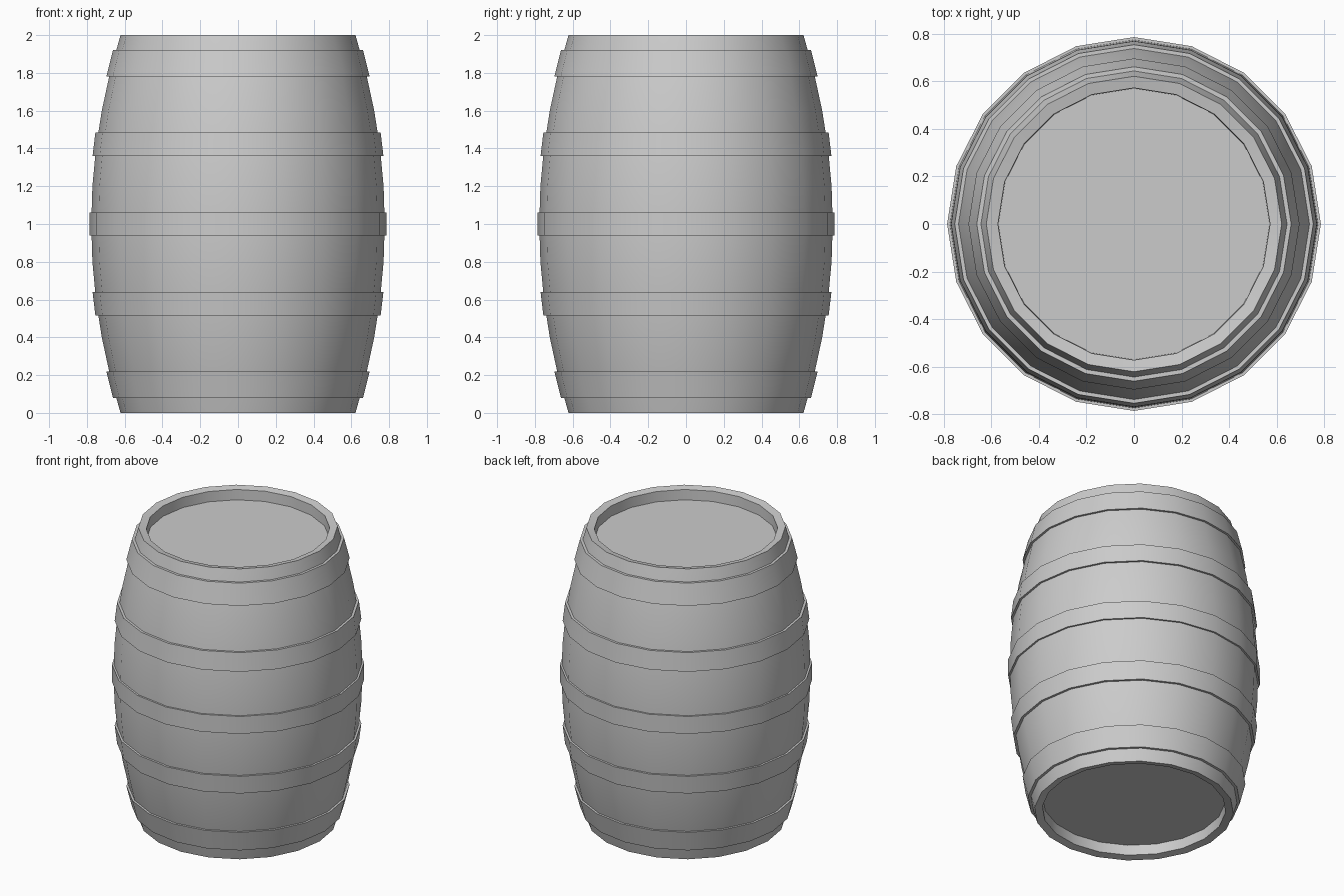
import bpy, bmesh
from math import cos, sin, tau, radians

SIDES = 20

cube = bpy.data.objects.get("Cube")
if cube:
    bpy.data.objects.remove(cube, do_unlink=True)

grey = bpy.data.materials.new("plain grey")
grey.use_nodes = True
grey.diffuse_color = (0.6, 0.6, 0.6, 1)
grey.node_tree.nodes["Principled BSDF"].inputs["Base Color"].default_value = (0.6, 0.6, 0.6, 1)


def lathe(name, profile, closed=False):
    """Turn (radius, height) points around z; open profiles get end caps."""
    bm = bmesh.new()
    rings = [[bm.verts.new((r * cos(tau * i / SIDES), r * sin(tau * i / SIDES), z))
              for i in range(SIDES)] for r, z in profile]
    pairs = list(zip(rings, rings[1:]))
    if closed:
        pairs.append((rings[-1], rings[0]))
    else:
        bm.faces.new(rings[0])
        bm.faces.new(rings[-1])
    for a, b in pairs:
        for i in range(SIDES):
            j = (i + 1) % SIDES
            bm.faces.new((a[i], a[j], b[j], b[i]))
    bmesh.ops.recalc_face_normals(bm, faces=bm.faces)
    mesh = bpy.data.meshes.new(name)
    bm.to_mesh(mesh)
    bm.free()
    mesh.materials.append(grey)
    obj = bpy.data.objects.new(name, mesh)
    bpy.context.collection.objects.link(obj)
    bpy.ops.object.select_all(action="DESELECT")
    obj.select_set(True)
    bpy.context.view_layer.objects.active = obj
    bpy.ops.object.shade_smooth_by_angle(angle=radians(35))
    return obj


def bulge(z):
    """Outer radius of the staves at a height."""
    return 0.777 - 0.155 * (z - 1) ** 2


# Staves with dished rims and recessed heads at both ends
head = [(0.571, 0.08), (0.573, 0.01)]
staves = [(bulge(k / 5), k / 5) for k in range(11)]
lathe("barrel_body", head + staves + [(r, 2 - z) for r, z in reversed(head)])


def hoop(name, low, high, out_low, out_high):
    lathe(name, [(bulge(low) - 0.03, low), (out_low, low),
                 (out_high, high), (bulge(high) - 0.03, high)], closed=True)


# Hoops: a straight one in the middle, tapered pairs mirrored above and below
hoop("middle_hoop", 0.94, 1.06, 0.787, 0.787)
for part, low, high, wide, narrow in (("quarter_hoop", 1.36, 1.485, 0.77, 0.755),
                                      ("end_hoop", 1.78, 1.92, 0.697, 0.662)):
    hoop("upper_" + part, low, high, wide, narrow)
    hoop("lower_" + part, 2 - high, 2 - low, narrow, wide)
